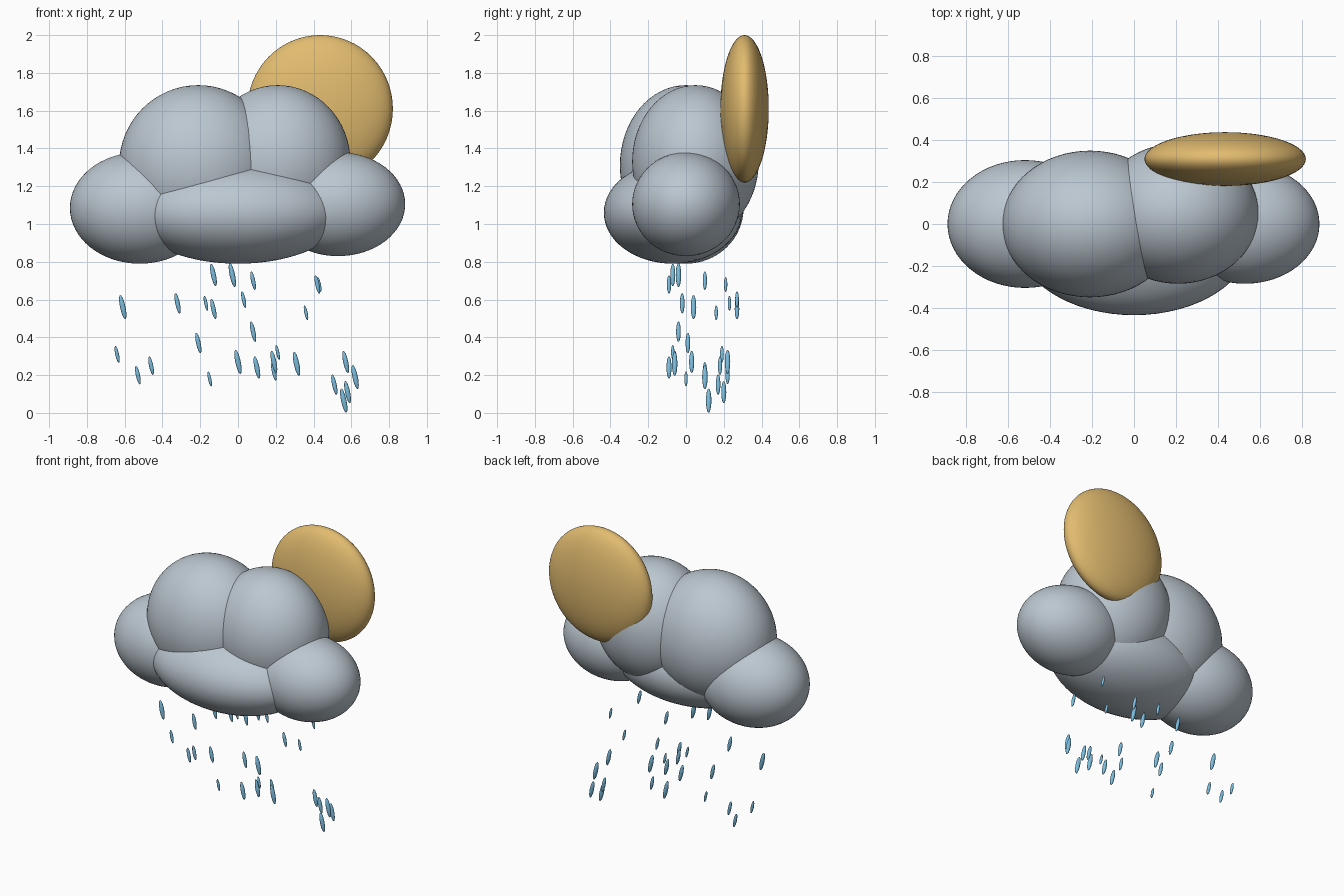
import bpy
import bmesh
from math import radians
from mathutils import Matrix, Vector

default_cube = bpy.data.objects.get("Cube")
if default_cube:
    bpy.data.objects.remove(default_cube, do_unlink=True)


def make_material(name, red, green, blue):
    """Create one flat colour for the viewport and the render."""
    material = bpy.data.materials.new(name)
    colour = (red, green, blue, 1)
    material.diffuse_color = colour
    material.use_nodes = True
    shader = material.node_tree.nodes["Principled BSDF"]
    shader.inputs["Base Color"].default_value = colour
    shader.inputs["Roughness"].default_value = 0.8
    return material


def add_ellipsoid(name, centre, radii, material, segments, rings, turn=Matrix()):
    """Create a smooth ellipsoid; turn orients it after scaling."""
    mesh = bpy.data.meshes.new(name)
    shape = bmesh.new()
    transform = turn @ Matrix.Diagonal(Vector(radii).to_4d())
    bmesh.ops.create_uvsphere(shape, u_segments=segments, v_segments=rings,
                              radius=1, matrix=transform)
    for face in shape.faces:
        face.smooth = True
    shape.to_mesh(mesh)
    shape.free()
    mesh.materials.append(material)
    part = bpy.data.objects.new(name, mesh)
    part.location = centre
    bpy.context.collection.objects.link(part)
    return part


cloud_grey = make_material("cloud grey", 0.5, 0.57, 0.63)
sun_gold = make_material("sun gold", 0.76, 0.5, 0.16)
rain_blue = make_material("rain blue", 0.2, 0.51, 0.73)

# Cloud: overlapping puffs, each given by its centre and radii
cloud_puffs = {
    "cloud_right_puff": ((-0.52, 0, 1.085), (0.37, 0.305, 0.295)),
    "cloud_left_puff": ((0.53, 0, 1.105), (0.355, 0.285, 0.275)),
    "cloud_front_puff": ((0, -0.07, 1.06), (0.56, 0.365, 0.27)),
    "cloud_top_right_puff": ((-0.21, 0, 1.31), (0.42, 0.35, 0.425)),
    "cloud_top_left_puff": ((0.21, 0.05, 1.33), (0.385, 0.335, 0.405)),
}
for puff_name, (puff_centre, puff_radii) in cloud_puffs.items():
    add_ellipsoid(puff_name, puff_centre, puff_radii, cloud_grey,
                  segments=64, rings=32)

# Sun: a flattened disc behind the cloud, with its poles facing front and back
sun_turn = Matrix.Rotation(radians(90), 4, "X")
add_ellipsoid("sun_disc", (0.435, 0.31, 1.61), (0.385, 0.39, 0.128), sun_gold,
              segments=64, rings=32, turn=sun_turn)

# Rain: slim slanted drops, each given by x, y, z and length
rain_drops = [
    (-.61, .04, .56, .13), (-.32, -.02, .58, .11), (-.13, -.07, .73, .12),
    (-.03, -.04, .73, .13), (.08, .1, .7, .1), (.43, .21, .68, .08),
    (.42, -.09, .68, .1), (-.17, .23, .58, .08), (-.13, .27, .55, .11),
    (.03, .27, .6, .09), (.08, -.04, .43, .11), (-.21, .01, .37, .11),
    (-.64, .19, .31, .09), (-.46, .18, .25, .1), (-.53, .22, .2, .1),
    (-.15, 0, .18, .08), (0, .22, .27, .13), (.1, -.09, .24, .12),
    (.19, -.06, .27, .12), (.19, .1, .22, .1), (.21, -.07, .32, .08),
    (.31, -.06, .26, .13), (.36, .16, .53, .08), (.57, .03, .27, .12),
    (.62, .1, .19, .13), (.51, .17, .15, .11), (.58, .2, .11, .12),
    (.56, .12, .065, .13),
]
rain_slant = Matrix.Rotation(radians(-12), 4, "Y")
for x, y, z, length in rain_drops:
    width = length * 0.11
    add_ellipsoid("rain_drop", (x, y, z), (width, width, length / 2), rain_blue,
                  segments=16, rings=12, turn=rain_slant)
